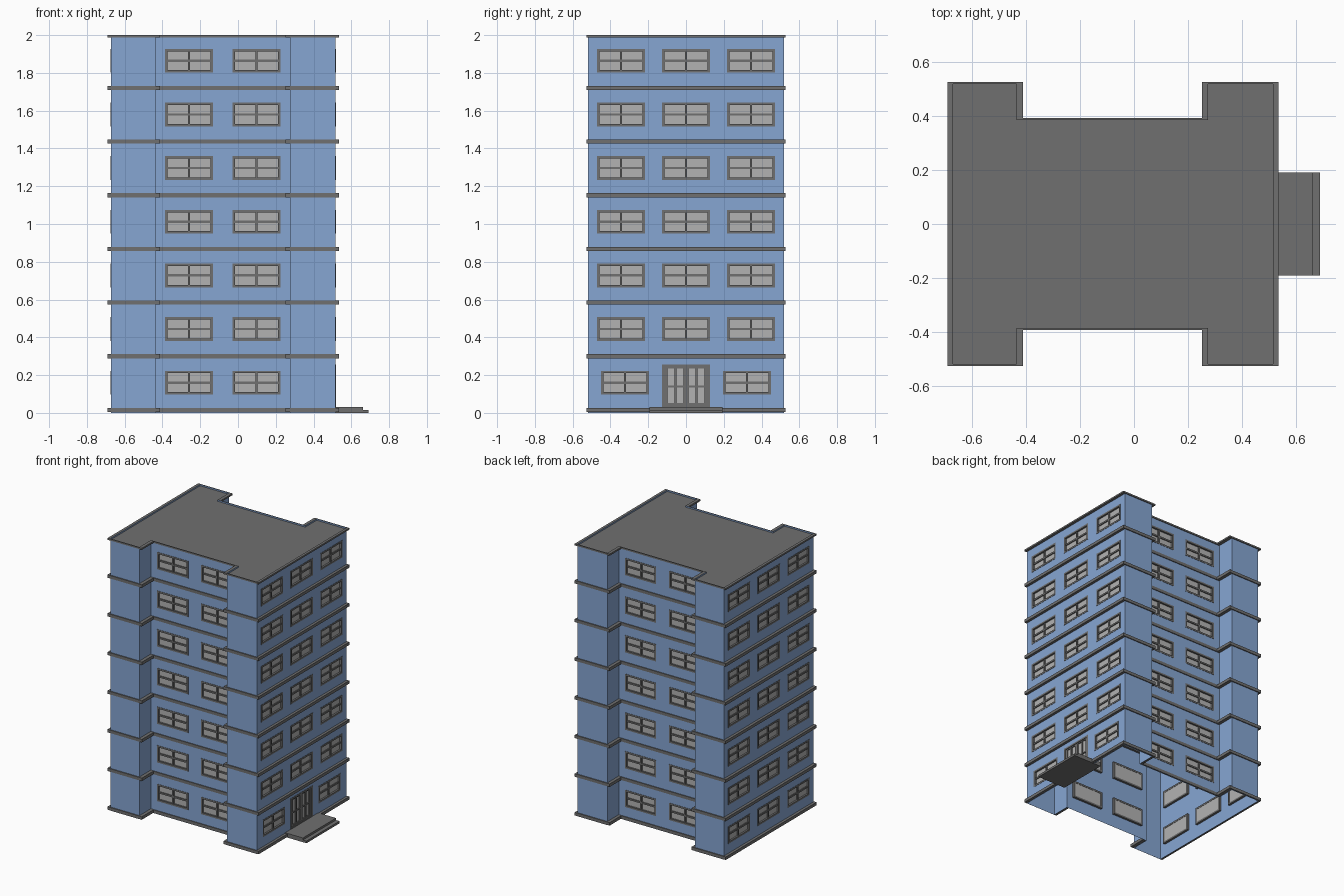
import bpy, bmesh
from mathutils import Matrix, Vector

if "Cube" in bpy.data.objects:
    bpy.data.objects.remove(bpy.data.objects["Cube"])

FLOORS, PITCH, TOP = 7, 0.284, 2.0
WIN_W, WIN_H, WIN_Z = 0.254, 0.126, 0.16


def material(name, rgb):
    m = bpy.data.materials.new(name)
    m.diffuse_color = (*rgb, 1)
    m.use_nodes = True
    m.node_tree.nodes["Principled BSDF"].inputs["Base Color"].default_value = m.diffuse_color
    return m


BLUE = material("wall_blue", (0.24, 0.38, 0.65))
DARK = material("trim_grey", (0.16, 0.16, 0.16))
LIGHT = material("glass_grey", (0.45, 0.45, 0.45))


def finish(bm, name, mat):
    bmesh.ops.remove_doubles(bm, verts=bm.verts, dist=1e-5)
    mesh = bpy.data.meshes.new(name)
    bm.to_mesh(mesh)
    bm.free()
    mesh.materials.append(mat)
    bpy.context.collection.objects.link(bpy.data.objects.new(name, mesh))


def quad(bm, pts, mat=Matrix()):
    bm.faces.new([bm.verts.new(mat @ Vector(p)) for p in pts])


def box(bm, lo, hi, mat=Matrix()):
    lo, hi = Vector(lo), Vector(hi)
    size = Matrix.Diagonal((*(hi - lo), 1))
    part = bmesh.ops.create_cube(bm, size=1, matrix=mat @ Matrix.Translation((lo + hi) / 2) @ size)
    return part


def outline(x0, x1, x2, x3, yn, yw):
    """Counter-clockwise H-shaped plan: four wings and two recessed long walls."""
    half = [(x0, -yw), (x1, -yw), (x1, -yn), (x2, -yn), (x2, -yw), (x3, -yw)]
    return half + [(x, -y) for x, y in reversed(half)]


def frame(bm, glass, mat, rect, v_bars, h_bars):
    """Recessed glazing: border, bars and pane, in wall space (x along, y inward)."""
    a, b, c, d = rect
    t, out, deep = 0.013, -0.002, 0.016
    for lo, hi in (((a, c), (a + t, d)), ((b - t, c), (b, d)),
                   ((a + t, c), (b - t, c + t)), ((a + t, d - t), (b - t, d))):
        box(bm, (lo[0], out, lo[1]), (hi[0], deep, hi[1]), mat)
    for x, w in v_bars:
        box(bm, (x - w / 2, 0.003, c + t), (x + w / 2, 0.011, d - t), mat)
    for z, w in h_bars:
        box(bm, (a + t, 0.0035, z - w / 2), (b - t, 0.0105, z + w / 2), mat)
    box(glass, (a + t, 0.011, c + t), (b - t, 0.014, d - t), mat)


walls, frames, glass = bmesh.new(), bmesh.new(), bmesh.new()
door, door_glass = bmesh.new(), bmesh.new()
inner = outline(-0.672, -0.437, 0.275, 0.517, 0.387, 0.52)
outer = outline(-0.692, -0.413, 0.252, 0.536, 0.393, 0.527)

# Walls with openings, and the glazing that fills them
for i, p in enumerate(inner):
    p, q = Vector((*p, 0)), Vector((*inner[(i + 1) % len(inner)], 0))
    length = (q - p).length
    u = (q - p) / length
    mat = Matrix(((u.x, -u.y, 0, p.x), (u.y, u.x, 0, p.y), (0, 0, 1, 0), (0, 0, 0, 1)))
    holes = []
    for f in range(FLOORS):
        z = WIN_Z + f * PITCH
        centres = []
        if length > 1:                       # end walls
            centres = [length / 2 + s * 0.344 for s in (-1, 0, 1)]
            if f == 0 and p.x > 0:           # entrance side
                centres = [length / 2 + s * 0.323 for s in (-1, 1)]
                m = length / 2
                rect = (m - 0.127, m + 0.127, 0.028, 0.256)
                holes.append(rect)
                frame(door, door_glass, mat, rect,
                      [(m, 0.026), (m - 0.106, 0.018), (m + 0.106, 0.018),
                       (m - 0.056, 0.009), (m + 0.056, 0.009)],
                      [(0.14, 0.009), (0.046, 0.012), (0.239, 0.008)])
        elif length > 0.6:                   # recessed long walls
            centres = [abs(x - p.x) for x in (-0.26, 0.098)]
        for c in centres:
            rect = (c - WIN_W / 2, c + WIN_W / 2, z - WIN_H / 2, z + WIN_H / 2)
            holes.append(rect)
            frame(frames, glass, mat, rect, [(c, 0.012)], [(z, 0.012)])
    xs = sorted({0, length, *[x for h in holes for x in h[:2]]})
    zs = sorted({0.0, TOP, *[z for h in holes for z in h[2:]]})
    for x0, x1 in zip(xs, xs[1:]):
        for z0, z1 in zip(zs, zs[1:]):
            cx, cz = (x0 + x1) / 2, (z0 + z1) / 2
            if not any(h[0] < cx < h[1] and h[2] < cz < h[3] for h in holes):
                quad(walls, [(x0, 0, z0), (x1, 0, z0), (x1, 0, z1), (x0, 0, z1)], mat)

finish(walls, "walls", BLUE)
finish(frames, "window_frames", DARK)
finish(glass, "window_glass", LIGHT)
finish(door, "entrance_door_frame", DARK)
finish(door_glass, "entrance_door_glass", LIGHT)

# Projecting bands at every floor line, plus the roof rim
bands = bmesh.new()
levels = [(max(0.004, k * PITCH + 0.005), k * PITCH + 0.027) for k in range(FLOORS)] + [(1.988, TOP)]
for z0, z1 in levels:
    for i in range(len(inner)):
        j = (i + 1) % len(inner)
        a, b, c, d = inner[i], inner[j], outer[i], outer[j]
        quad(bands, [(*c, z0), (*d, z0), (*d, z1), (*c, z1)])
        quad(bands, [(*c, z1), (*d, z1), (*b, z1), (*a, z1)])
        quad(bands, [(*a, z0), (*b, z0), (*d, z0), (*c, z0)])
finish(bands, "floor_bands", DARK)

# Roof deck just below the rim
roof = bmesh.new()
quad(roof, [(*p, 1.99) for p in inner])
finish(roof, "roof_deck", DARK)

# Entrance steps
steps = bmesh.new()
box(steps, (0.46, -0.192, 0), (0.691, 0.192, 0.016))
box(steps, (0.46, -0.192, 0.016), (0.662, 0.192, 0.031))
finish(steps, "entrance_steps", DARK)
